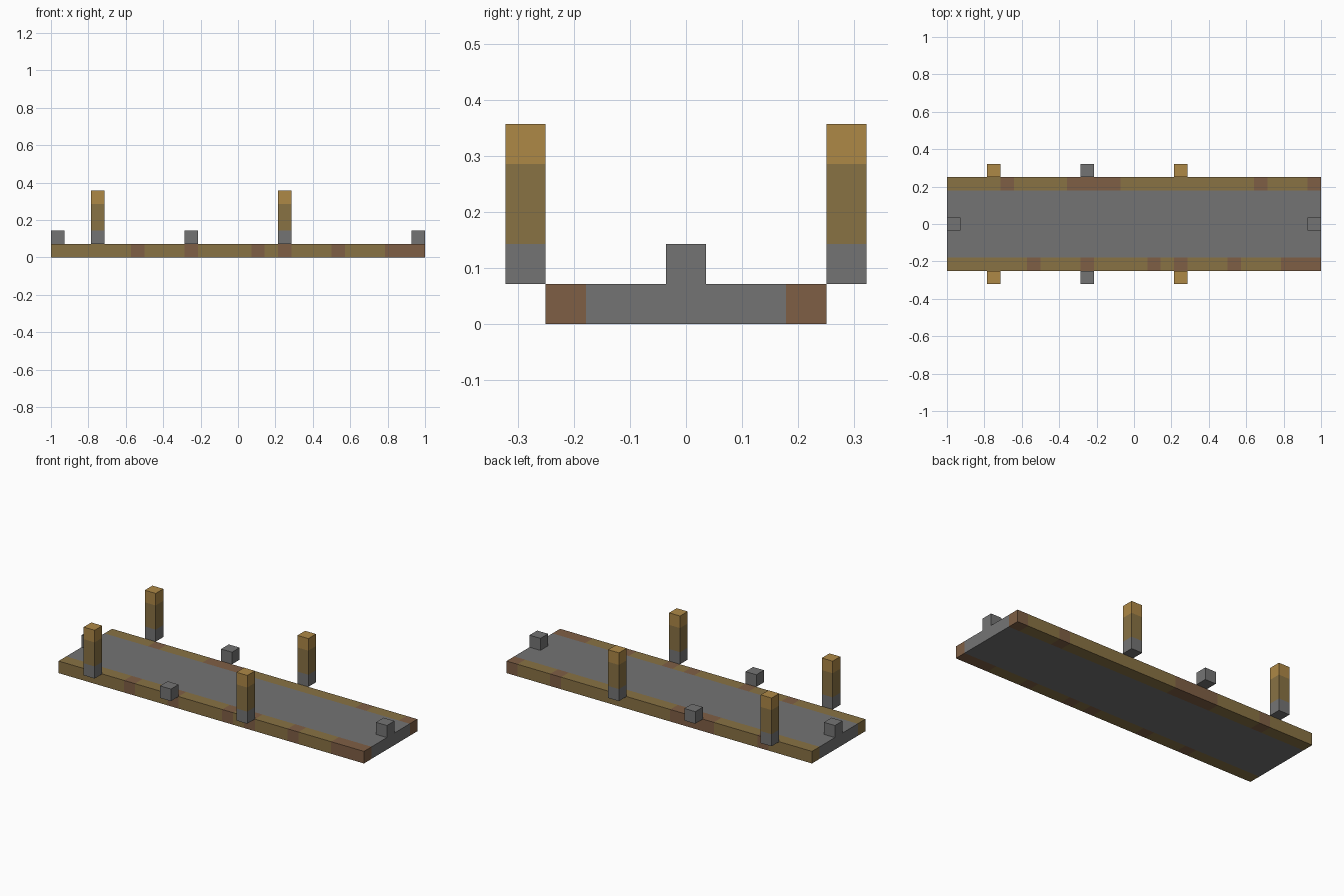
import bpy, bmesh
from mathutils import Vector

if "Cube" in bpy.data.objects:
    bpy.data.objects.remove(bpy.data.objects["Cube"], do_unlink=True)

U = 1 / 14  # one block


def material(name, rgb):
    linear = [((c / 255 + 0.055) / 1.055) ** 2.4 for c in rgb] + [1]
    mat = bpy.data.materials.new(name)
    mat.use_nodes = True
    mat.diffuse_color = linear
    mat.node_tree.nodes["Principled BSDF"].inputs["Base Color"].default_value = linear
    return mat


STONE, OCHRE, BROWN, GOLD = range(4)
MATERIALS = [material("stone grey", (116, 116, 116)),
             material("ochre wood", (137, 114, 68)),
             material("brown wood", (127, 95, 69)),
             material("golden cap", (174, 136, 70))]


def block(name, low, high, cuts=(), rule=lambda c: STONE):
    """Box between two corners in block units, sliced at (axis, position) cuts and coloured by rule."""
    low, high = Vector(low), Vector(high)
    bm = bmesh.new()
    bmesh.ops.create_cube(bm, size=1)
    for v in bm.verts:
        v.co = (low + high) / 2 + v.co * (high - low)
    for axis, position in cuts:
        point, normal = Vector(), Vector()
        point[axis], normal[axis] = position, 1
        bmesh.ops.bisect_plane(bm, geom=bm.verts[:] + bm.edges[:] + bm.faces[:],
                               plane_co=point, plane_no=normal)
    for f in bm.faces:
        f.material_index = rule(f.calc_center_median())
    bmesh.ops.scale(bm, vec=(U, U, U), verts=bm.verts)
    mesh = bpy.data.meshes.new(name)
    bm.to_mesh(mesh)
    bm.free()
    for mat in MATERIALS:
        mesh.materials.append(mat)
    obj = bpy.data.objects.new(name, mesh)
    bpy.context.collection.objects.link(obj)
    return obj


# Deck: stone middle, wooden edges with scattered brown blocks
front_brown = {6, 10, 15, 17, 21, 25, 26, 27}
back_brown = {4, 9, 10, 11, 12, 23, 27}


def deck_colour(c):
    if abs(c.y) < 2.5:
        return STONE
    cell = min(int(c.x + 14), 27)
    return BROWN if cell in (front_brown if c.y < 0 else back_brown) else OCHRE


deck_cuts = [(1, -2.5), (1, 2.5)] + [(0, x) for x in range(-13, 14)]
block("deck", (-14, -3.5, 0), (14, 3.5, 1), deck_cuts, deck_colour)


# Posts: stone foot, ochre shaft, golden cap
def post_colour(c):
    return STONE if c.z < 2 else OCHRE if c.z < 4 else GOLD


for side, y in (("front", -4.5), ("back", 3.5)):
    for end, x in (("right", -11), ("left", 3)):
        block(f"{side}_{end}_post", (x, y, 1), (x + 1, y + 1, 5), [(2, 2), (2, 4)], post_colour)
    block(f"{side}_side_stone", (-4, y, 1), (-3, y + 1, 2))

# Stone blocks at both ends of the deck
for end, x in (("right", -14), ("left", 13)):
    block(f"{end}_end_stone", (x, -0.5, 1), (x + 1, 0.5, 2))
